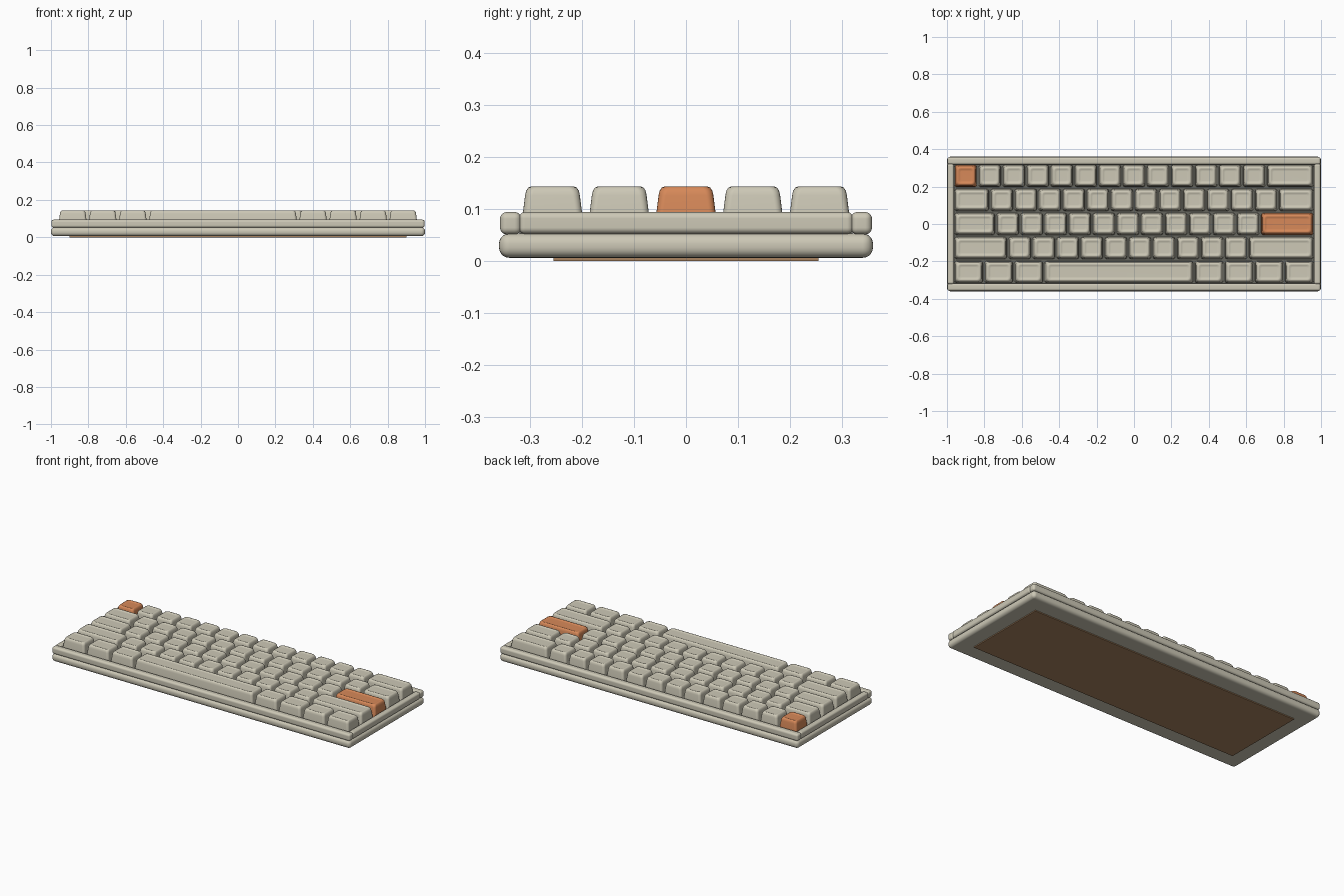
import bpy, bmesh, math
from mathutils import Vector

cube = bpy.data.objects.get("Cube")
if cube:
    bpy.data.objects.remove(cube, do_unlink=True)


def material(name, rgb):
    mat = bpy.data.materials.new(name)
    mat.use_nodes = True
    mat.diffuse_color = (*rgb, 1)
    bsdf = next(n for n in mat.node_tree.nodes if n.type == 'BSDF_PRINCIPLED')
    bsdf.inputs["Base Color"].default_value = (*rgb, 1)
    return mat


BEIGE = material("warm beige", (0.61, 0.58, 0.47))
ORANGE = material("burnt orange", (0.68, 0.25, 0.10))
BROWN = material("brown underside", (0.40, 0.23, 0.115))
DARK = material("dark plate", (0.13, 0.13, 0.11))


def finish(bm, name, mat):
    """Turn a bmesh into a smooth shaded object with crisp flat faces."""
    bmesh.ops.recalc_face_normals(bm, faces=bm.faces)
    mesh = bpy.data.meshes.new(name)
    bm.to_mesh(mesh)
    bm.free()
    mesh.materials.append(mat)
    for poly in mesh.polygons:
        poly.use_smooth = True
    mesh.set_sharp_from_angle(angle=math.radians(40))
    obj = bpy.data.objects.new(name, mesh)
    bpy.context.collection.objects.link(obj)
    obj.modifiers.new("flat faces", 'WEIGHTED_NORMAL').keep_sharp = True
    return obj


def box(name, low, high, mat, bevel=0.0):
    low, high = Vector(low), Vector(high)
    bm = bmesh.new()
    bmesh.ops.create_cube(bm, size=1)
    for v in bm.verts:
        v.co = (low + high) / 2 + v.co * (high - low)
    if bevel:
        bmesh.ops.bevel(bm, geom=bm.edges[:], offset=bevel, segments=5,
                        profile=0.5, affect='EDGES')
    return finish(bm, name, mat)


def rounded_ring(bm, x, y, half_w, half_d, radius, z, steps=4):
    """A loop of vertices around a rectangle with round corners."""
    ring = []
    for corner, (sx, sy) in enumerate(((1, 1), (-1, 1), (-1, -1), (1, -1))):
        for i in range(steps + 1):
            a = math.pi / 2 * (corner + i / steps)
            ring.append(bm.verts.new((x + sx * (half_w - radius) + radius * math.cos(a),
                                      y + sy * (half_d - radius) + radius * math.sin(a), z)))
    return ring


# Keycap section: inset from the key's cell, height, corner radius
CAP = ((0.0055, 0.062, 0.012), (0.0075, 0.094, 0.013), (0.0115, 0.126, 0.014),
       (0.0135, 0.135, 0.015), (0.0175, 0.141, 0.015), (0.0225, 0.143, 0.014),
       (0.0265, 0.142, 0.012), (0.032, 0.1395, 0.010), (0.038, 0.1385, 0.008))
PITCH = 0.1285


def keycap(name, x, y, units, mat):
    bm = bmesh.new()
    rings = [rounded_ring(bm, x, y, units * PITCH / 2 - inset, PITCH / 2 - inset, r, z)
             for inset, z, r in CAP]
    for lower, upper in zip(rings, rings[1:]):
        for i in range(len(lower)):
            j = (i + 1) % len(lower)
            bm.faces.new((lower[i], lower[j], upper[j], upper[i]))
    bm.faces.new(rings[0])
    bm.faces.new(rings[-1])
    return finish(bm, name, mat)


# Case: bottom tray, four rails, the plate under the keys and the underside panel
box("case_base", (-1, -0.36, 0.006), (1, 0.36, 0.053), BEIGE, 0.02)
for side, s in (("front", -1), ("back", 1)):
    ys = sorted((s * 0.317, s * 0.358))
    box(side + "_rail", (-0.998, ys[0], 0.051), (0.998, ys[1], 0.094), BEIGE, 0.013)
for side, s in (("right", -1), ("left", 1)):
    xs = sorted((s * 0.962, s * 0.998))
    box(side + "_rail", (xs[0], -0.322, 0.052), (xs[1], 0.322, 0.094), BEIGE, 0.012)
box("key_plate", (-0.965, -0.32, 0.05), (0.965, 0.32, 0.058), DARK)
box("underside_panel", (-0.9, -0.255, 0.0), (0.9, 0.255, 0.008), BROWN)

# Key rows from back to front, widths in key units
ROWS = (("number", [1] * 13 + [2]),
        ("upper", [1.5] + [1] * 12 + [1.5]),
        ("home", [1.75] + [1] * 11 + [2.25]),
        ("lower", [2.25] + [1] * 10 + [2.75]),
        ("bottom", [1.25] * 3 + [6.25] + [1.25] * 4))
for row, (row_name, widths) in enumerate(ROWS):
    y = (2 - row) * PITCH
    x = -sum(widths) * PITCH / 2
    for col, units in enumerate(widths):
        accent = (row == 0 and col == 0) or (row == 2 and col == len(widths) - 1)
        name = "space_bar" if units > 6 else f"{row_name}_row_key_{col + 1}"
        keycap(name, x + units * PITCH / 2, y, units, ORANGE if accent else BEIGE)
        x += units * PITCH
